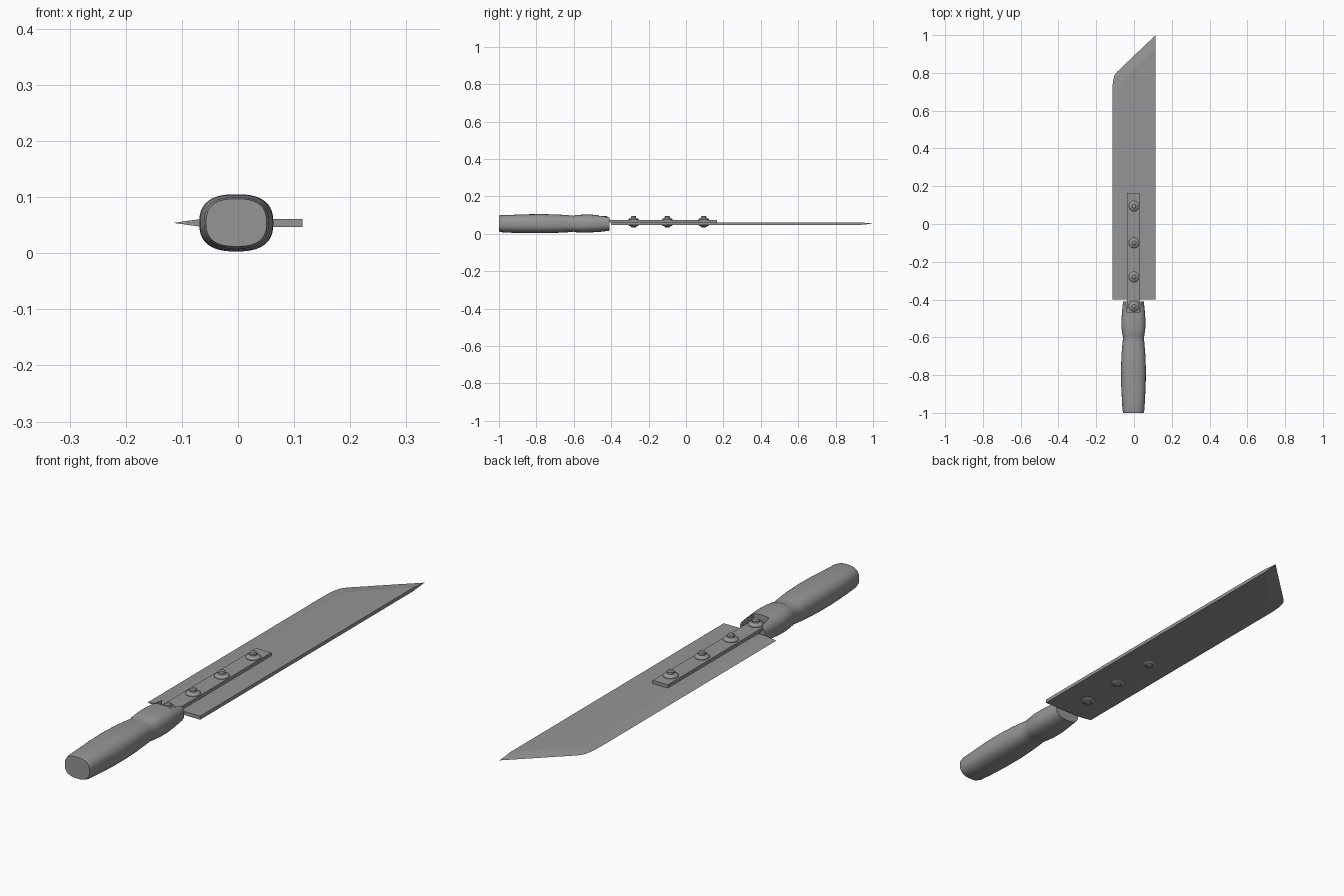
import bpy, bmesh, math
from mathutils import Matrix

cube = bpy.data.objects.get("Cube")
if cube:
    bpy.data.objects.remove(cube, do_unlink=True)

steel = bpy.data.materials.new("dull grey")
steel.use_nodes = True
GREY = (0.3, 0.3, 0.3, 1)
steel.diffuse_color = GREY
steel.node_tree.nodes["Principled BSDF"].inputs["Base Color"].default_value = GREY


def finish(bm, name, smooth=None):
    bmesh.ops.recalc_face_normals(bm, faces=bm.faces)
    mesh = bpy.data.meshes.new(name)
    bm.to_mesh(mesh)
    bm.free()
    mesh.materials.append(steel)
    ob = bpy.data.objects.new(name, mesh)
    bpy.context.collection.objects.link(ob)
    if smooth:
        bpy.ops.object.select_all(action='DESELECT')
        ob.select_set(True)
        bpy.context.view_layer.objects.active = ob
        bpy.ops.object.shade_smooth_by_angle(angle=math.radians(smooth))
    return ob


def loft(bm, rings, closed_ends=True):
    loops = [[bm.verts.new(p) for p in ring] for ring in rings]
    n = len(loops[0])
    for a, b in zip(loops, loops[1:]):
        for i in range(n):
            j = (i + 1) % n
            bm.faces.new((a[i], a[j], b[j], b[i]))
    if closed_ends:
        bm.faces.new(loops[0])
        bm.faces.new(loops[-1])


def prism(outline, z0, z1, name):
    bm = bmesh.new()
    loft(bm, [[(x, y, z) for x, y in outline] for z in (z0, z1)])
    return finish(bm, name)


# Blade: thick spine, ground to a thin cutting edge along one side and the slanted tip
MID, HALF = 0.054, 0.007
edge = [(-0.115, -0.4), (-0.115, 0.7), (-0.112, 0.75), (-0.104, 0.785),
        (-0.09, 0.805), (0.115, 1.0)]
shoulder = [(-0.065, -0.4), (-0.065, 0.7), (-0.063, 0.735), (-0.058, 0.757),
            (-0.048, 0.772), (0.115, 0.93)]
bm = bmesh.new()
thin = [bm.verts.new((x, y, MID)) for x, y in edge]
sides = []
for s in (1, -1):
    row = [bm.verts.new((x, y, MID + s * HALF)) for x, y in shoulder]
    heel = bm.verts.new((0.115, -0.4, MID + s * HALF))
    for i in range(len(row) - 1):
        bm.faces.new((thin[i], thin[i + 1], row[i + 1], row[i]))
    bm.faces.new(row + [heel])
    sides.append((row, heel))
(top, top_heel), (low, low_heel) = sides
bm.faces.new((top_heel, top[-1], low[-1], low_heel))
bm.faces.new((thin[-1], top[-1], low[-1]))
bm.faces.new((thin[0], top[0], top_heel, low_heel, low[0]))
finish(bm, "blade")

# Handle: rounded oval sections swelling along the grip and again at the collar
CX, N = -0.003, 40


def oval(y, w, lo, hi):
    ring = []
    for i in range(N):
        a = 2 * math.pi * i / N
        c, s = math.cos(a), math.sin(a)
        ring.append((CX + w * math.copysign(abs(c) ** 0.78, c), y,
                     (lo + hi) / 2 + (hi - lo) / 2 * math.copysign(abs(s) ** 0.78, s)))
    return ring


sections = [(-1, 0.054, 0.012, 0.097), (-0.985, 0.058, 0.008, 0.1),
            (-0.93, 0.061, 0.005, 0.101), (-0.85, 0.065, 0.003, 0.104),
            (-0.77, 0.066, 0.003, 0.105), (-0.69, 0.063, 0.005, 0.103),
            (-0.63, 0.058, 0.008, 0.099), (-0.6, 0.055, 0.011, 0.096),
            (-0.59, 0.058, 0.008, 0.1), (-0.55, 0.063, 0.006, 0.102),
            (-0.51, 0.064, 0.007, 0.102), (-0.46, 0.06, 0.01, 0.1),
            (-0.41, 0.055, 0.016, 0.096)]
bm = bmesh.new()
loft(bm, [oval(*s) for s in sections])
handle = finish(bm, "handle", 40)

# Slot in the collar that receives the plate
slot = prism([(-0.036, -0.467), (0.031, -0.467), (0.042, -0.39), (-0.047, -0.39)],
             0.066, 0.15, "slot_cutter")
cut = handle.modifiers.new("slot", 'BOOLEAN')
cut.object = slot
cut.operation = 'DIFFERENCE'
cut.solver = 'EXACT'
slot.hide_render = True
bpy.context.view_layer.objects.active = handle
bpy.ops.object.modifier_apply(modifier="slot")
bpy.data.objects.remove(slot, do_unlink=True)

# Plate joining handle and blade
prism([(-0.036, -0.465), (0.03, -0.465), (0.03, 0.165), (-0.036, 0.165)],
      0.06, 0.074, "joining_plate")


# Bolts: domed washer with a rounded stud, turned from a profile
def turned(y, profile, name):
    bm = bmesh.new()
    seg = 20
    loft(bm, [[(r * math.cos(2 * math.pi * i / seg), y + r * math.sin(2 * math.pi * i / seg), z)
               for i in range(seg)] for r, z in profile])
    finish(bm, name, 35)


head = [(0.028, 0.072), (0.028, 0.076), (0.023, 0.082), (0.014, 0.085),
        (0.014, 0.092), (0.01, 0.096)]
nut = [(0.028, 0.048), (0.028, 0.045), (0.022, 0.041), (0.014, 0.039), (0.013, 0.035), (0.009, 0.033)]
for i, y in enumerate((-0.435, -0.28, -0.1, 0.095)):
    turned(y, head, f"bolt_head_{i + 1}")
    if i:
        turned(y, nut, f"bolt_end_{i + 1}")
